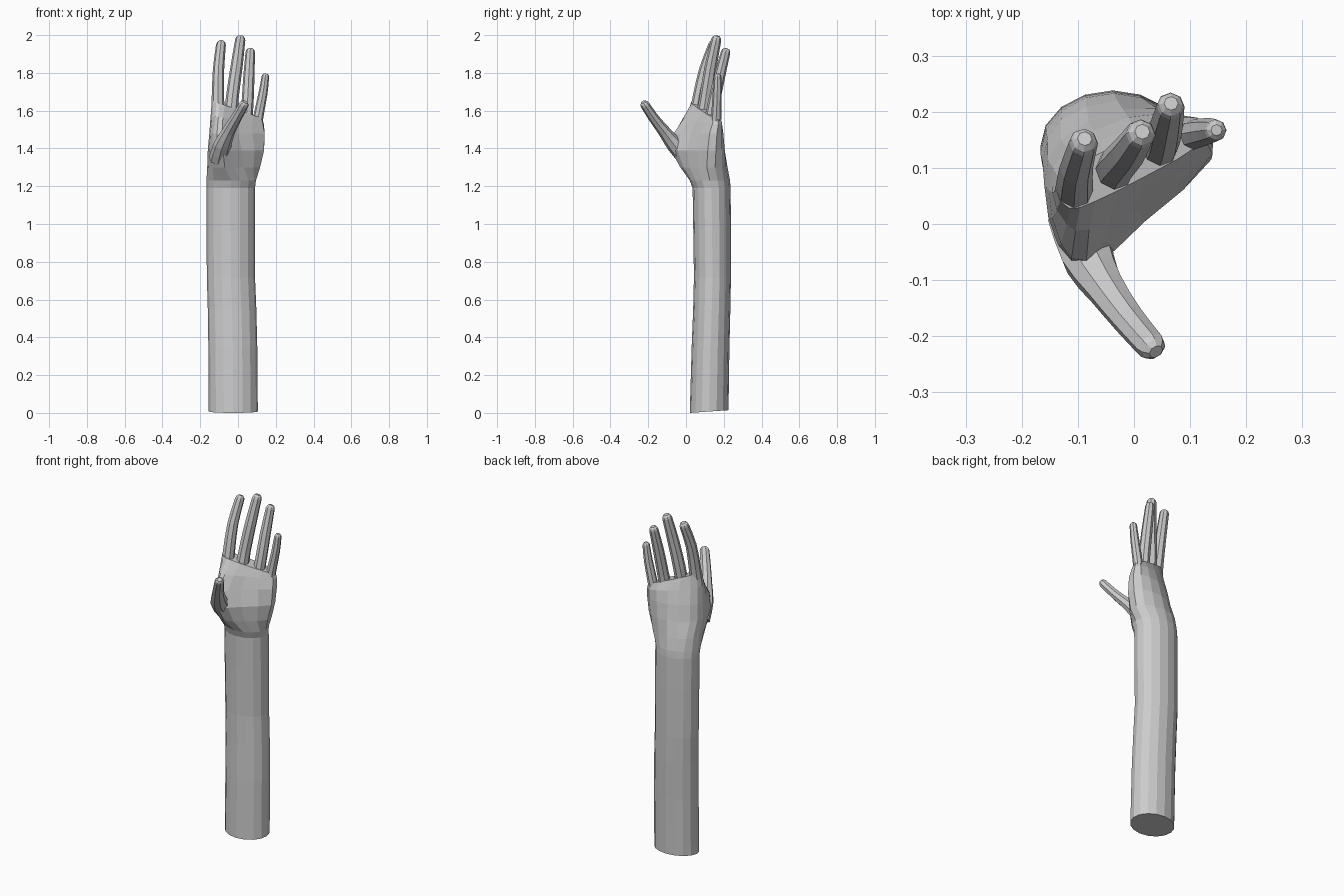
import bpy, bmesh, math
from mathutils import Vector

if "Cube" in bpy.data.objects:
    bpy.data.objects.remove(bpy.data.objects["Cube"])

skin = bpy.data.materials.new("grey skin")
skin.diffuse_color = (0.6, 0.6, 0.6, 1)
skin.use_nodes = True
skin.node_tree.nodes["Principled BSDF"].inputs["Base Color"].default_value = skin.diffuse_color


def loft(name, rings):
    """Closed tube through rings of equal point counts."""
    bm = bmesh.new()
    loops = [[bm.verts.new(p) for p in r] for r in rings]
    n = len(loops[0])
    for a, b in zip(loops, loops[1:]):
        for i in range(n):
            j = (i + 1) % n
            bm.faces.new((a[i], a[j], b[j], b[i]))
    bm.faces.new(loops[0][::-1])
    bm.faces.new(loops[-1])
    bmesh.ops.recalc_face_normals(bm, faces=bm.faces)
    me = bpy.data.meshes.new(name)
    bm.to_mesh(me)
    bm.free()
    me.materials.append(skin)
    ob = bpy.data.objects.new(name, me)
    bpy.context.collection.objects.link(ob)
    return ob


def spline(p0, p1, p2, p3, t):
    return 0.5 * (2 * p1 + (p2 - p0) * t + (2 * p0 - 5 * p1 + 4 * p2 - p3) * t * t
                  + (3 * p1 - p0 - 3 * p2 + p3) * t ** 3)


def section(z, tilt, pts):
    """Round a closed eight point outline into sixteen points."""
    p = [Vector(q) for q in pts]
    out = []
    for i in range(8):
        for t in (0, 0.5):
            v = spline(p[i - 1], p[i], p[(i + 1) % 8], p[(i + 2) % 8], t)
            out.append((v.x, v.y, z + tilt * v.x))
    return out


def oval(z, x0, x1, y0, y1, slope=0):
    out = []
    for k in range(16):
        a = math.pi + k * math.pi / 8
        y = (y0 + y1) / 2 + (y1 - y0) / 2 * math.sin(a)
        out.append(((x0 + x1) / 2 + (x1 - x0) / 2 * math.cos(a), y, z + slope * (y - y0)))
    return out


def digit(name, keys, flat=1.0):
    """Tapered eight sided digit along a smoothed path, with a rounded tip."""
    k = [Vector(q) for q in keys]
    k = [2 * k[0] - k[1]] + k + [2 * k[-1] - k[-2]]
    path = [spline(*k[i:i + 4], t) for i in range(len(k) - 3) for t in (0, 0.5)] + [k[-2]]
    d = (path[-1] - path[-2]).to_3d().normalized()
    r = path[-1].w
    for f, s in ((0.45, 0.85), (0.8, 0.5)):
        path.append(Vector((*(k[-2].to_3d() + d * r * f), r * s)))
    rings = []
    for i, q in enumerate(path):
        t = (path[min(i + 1, len(path) - 1)] - path[max(i - 1, 0)]).to_3d().normalized()
        u = Vector((0.92, 0.38, 0))
        u = (u - t * u.dot(t)).normalized()
        v = t.cross(u)
        rings.append([q.to_3d() + q.w * (math.cos(a) * u + flat * math.sin(a) * v)
                      for a in (math.pi / 8 + j * math.pi / 4 for j in range(8))])
    return loft(name, rings)


# Forearm, wrist and palm as one continuous skin
loft("forearm_and_palm", [
    oval(0, -.155, .105, .02, .225, .07),
    oval(.35, -.157, .102, .03, .23),
    oval(.55, -.16, .097, .038, .235),
    oval(.72, -.165, .09, .042, .238),
    oval(1.0, -.167, .09, .038, .238),
    oval(1.19, -.167, .09, .035, .236),
    oval(1.23, -.167, .095, .02, .233),
    section(1.30, 0, [(-.163, .11), (-.135, .01), (-.07, -.03), (.03, .02),
                      (.117, .11), (.085, .19), (-.03, .22), (-.13, .185)]),
    section(1.39, 0, [(-.16, .07), (-.135, -.04), (-.08, -.08), (.02, .005),
                      (.138, .115), (.10, .19), (-.02, .205), (-.13, .15)]),
    section(1.48, 0, [(-.152, .06), (-.13, -.035), (-.085, -.065), (.0, .025),
                      (.14, .125), (.11, .19), (-.01, .19), (-.12, .135)]),
    section(1.55, -.15, [(-.145, .055), (-.12, 0), (-.08, -.01), (.01, .055),
                         (.132, .14), (.112, .19), (0, .175), (-.11, .115)]),
    section(1.605, -.35, [(-.138, .06), (-.115, .028), (-.07, .04), (.02, .085),
                          (.122, .145), (.108, .182), (0, .152), (-.10, .105)]),
])

# Four fingers: x, y, z, radius along each path
digit("index_finger", [(-.108, .05, 1.56, .036), (-.106, .07, 1.68, .033),
                       (-.103, .10, 1.82, .030), (-.09, .145, 1.95, .026)])
digit("middle_finger", [(-.04, .085, 1.54, .036), (-.03, .105, 1.67, .034),
                        (-.008, .13, 1.83, .032), (.012, .16, 1.975, .027)])
digit("ring_finger", [(.04, .125, 1.52, .034), (.05, .145, 1.63, .032),
                      (.057, .175, 1.77, .030), (.065, .21, 1.91, .025)])
digit("little_finger", [(.095, .155, 1.49, .030), (.108, .16, 1.57, .027),
                        (.132, .165, 1.69, .024), (.145, .167, 1.78, .020)])

# Thumb reaching forward from the palm
digit("thumb", [(-.1, .01, 1.345, .055), (-.082, -.06, 1.42, .048), (-.05, -.115, 1.49, .036),
                (-.01, -.17, 1.56, .03), (.03, -.217, 1.63, .027)], 0.9)
